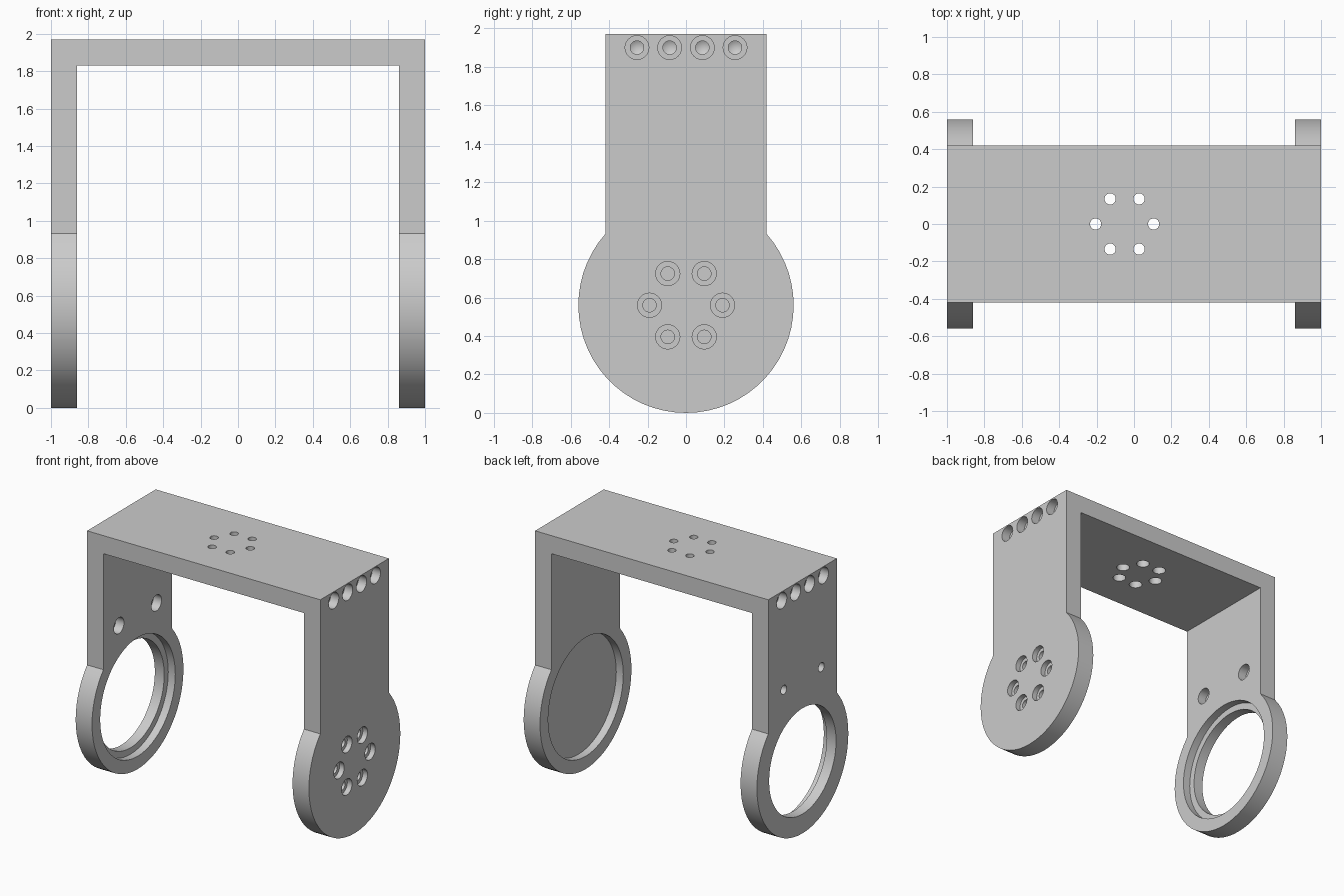
import bpy, bmesh
from math import sin, cos, pi, radians, acos
from mathutils import Vector

cube = bpy.data.objects.get("Cube")
if cube:
    bpy.data.objects.remove(cube, do_unlink=True)

HEIGHT, HALF_W, THICK = 1.97, 0.42, 0.14
DISC_R = DISC_Z = 0.56
INNER = 1 - THICK

grey = bpy.data.materials.new("light grey")
grey.use_nodes = True
grey.diffuse_color = (0.6, 0.6, 0.6, 1)
grey.node_tree.nodes["Principled BSDF"].inputs["Base Color"].default_value = (0.6, 0.6, 0.6, 1)


def make_object(name, bm):
    bmesh.ops.recalc_face_normals(bm, faces=bm.faces)
    mesh = bpy.data.meshes.new(name)
    bm.to_mesh(mesh)
    bm.free()
    mesh.materials.append(grey)
    obj = bpy.data.objects.new(name, mesh)
    bpy.context.collection.objects.link(obj)
    return obj


def stepped_cutter(bm, start, axis, steps, sides=24):
    """Closed turned solid; steps are (distance along axis, radius)."""
    start, axis = Vector(start), Vector(axis)
    u = axis.orthogonal().normalized()
    v = axis.cross(u)
    rings = []
    for dist, radius in steps:
        centre = start + axis * dist
        if radius == 0:
            rings.append([bm.verts.new(centre)] * sides)
            continue
        rings.append([bm.verts.new(centre + radius * (u * cos(a) + v * sin(a)))
                      for a in (2 * pi * i / sides for i in range(sides))])
    for a, b in zip(rings, rings[1:]):
        for i in range(sides):
            j = (i + 1) % sides
            quad = [a[i], a[j], b[j], b[i]]
            bm.faces.new(quad[:3] if b[i] is b[j] else quad)
    bm.faces.new(rings[0])
    if rings[-1][0] is not rings[-1][1]:
        bm.faces.new(rings[-1])


# Side profile: straight arm running into a round end, extruded across the width
bm = bmesh.new()
half = pi - acos((HALF_W ** 2 and (DISC_R ** 2 - HALF_W ** 2) ** 0.5) / DISC_R)
N = 44
profile = [(HALF_W, HEIGHT)]
for i in range(N + 1):
    a = half - 2 * half * i / N
    profile.append((DISC_R * sin(a), DISC_Z - DISC_R * cos(a)))
profile.append((-HALF_W, HEIGHT))
face = bm.faces.new([bm.verts.new((-1, y, z)) for y, z in profile])
ext = bmesh.ops.extrude_face_region(bm, geom=[face])
bmesh.ops.translate(bm, vec=(2, 0, 0),
                    verts=[g for g in ext["geom"] if isinstance(g, bmesh.types.BMVert)])
bracket = make_object("bracket", bm)

# Space between the arms
bm = bmesh.new()
bmesh.ops.create_cube(bm, size=2)
bmesh.ops.scale(bm, vec=(INNER, 1, 1), verts=bm.verts)
bmesh.ops.translate(bm, vec=(0, 0, HEIGHT - THICK - 1), verts=bm.verts)
gap = make_object("gap_cutter", bm)

bm = bmesh.new()
# Screw holes in both ends of the top plate
for side in (-1, 1):
    for y in (-0.255, -0.085, 0.085, 0.255):
        stepped_cutter(bm, (side * 1.05, y, 1.9), (-side, 0, 0),
                       [(0, 0.062), (0.12, 0.062), (0.12, 0.035), (0.4, 0.035), (0.42, 0)])
# Circle of holes through the top plate, wider underneath
for k in range(6):
    a = k * pi / 3
    stepped_cutter(bm, (-0.05 + 0.155 * cos(a), 0.155 * sin(a), HEIGHT - THICK - 0.05),
                   (0, 0, 1), [(0, 0.047), (0.12, 0.047), (0.12, 0.03), (0.3, 0.03)])
    # Counterbored circle of holes in the closed round end
    stepped_cutter(bm, (1.05, 0.19 * cos(a), DISC_Z + 0.19 * sin(a)),
                   (-1, 0, 0), [(0, 0.063), (0.09, 0.063), (0.09, 0.035), (0.122, 0.035)])
# Open ring with an inner ledge
stepped_cutter(bm, (-INNER + 0.05, 0, DISC_Z), (-1, 0, 0),
               [(0, 0.46), (0.11, 0.46), (0.11, 0.41), (0.3, 0.41)], 64)
# Two counterbored holes above the ring
for y in (-0.23, 0.23):
    stepped_cutter(bm, (-INNER + 0.05, y, 1.2), (-1, 0, 0),
                   [(0, 0.062), (0.12, 0.062), (0.12, 0.035), (0.3, 0.035)])
holes = make_object("hole_cutter", bm)

# Shallow round recess inside the closed end
bm = bmesh.new()
stepped_cutter(bm, (INNER - 0.05, 0, DISC_Z), (1, 0, 0), [(0, 0.46), (0.11, 0.46)], 64)
recess = make_object("recess_cutter", bm)

bpy.context.view_layer.objects.active = bracket
for cutter in (gap, recess, holes):
    cutter.hide_render = True
    mod = bracket.modifiers.new(cutter.name, "BOOLEAN")
    mod.operation = "DIFFERENCE"
    mod.solver = "EXACT"
    mod.object = cutter
    bpy.ops.object.modifier_apply(modifier=mod.name)
    bpy.data.objects.remove(cutter, do_unlink=True)

bpy.ops.object.select_all(action="DESELECT")
bracket.select_set(True)
bpy.ops.object.shade_smooth_by_angle(angle=radians(30))
